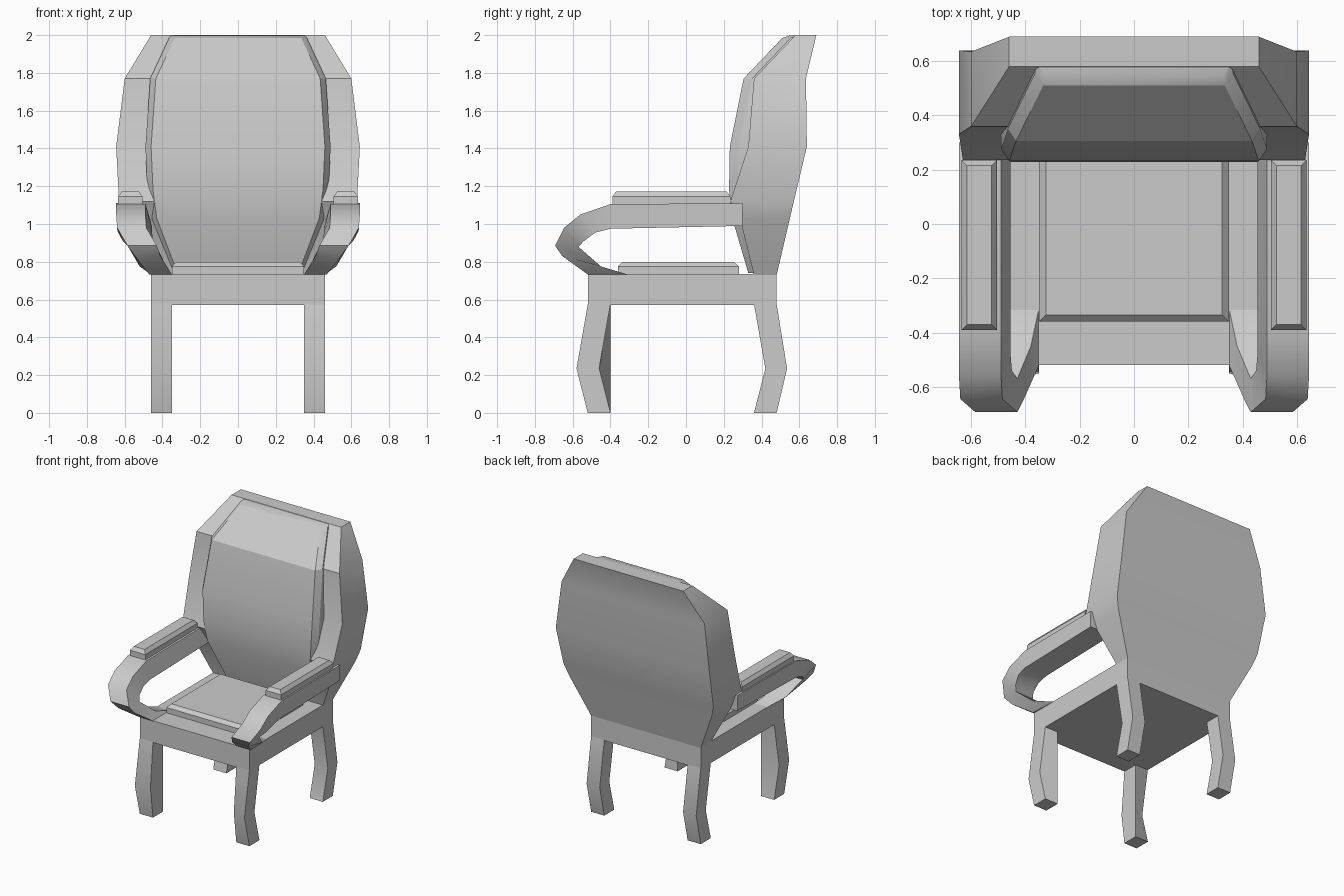
import bpy, bmesh, math

if "Cube" in bpy.data.objects:
    bpy.data.objects.remove(bpy.data.objects["Cube"])


def loft(name, sections, mirror=False):
    """Skin equal-length point rings, cap both ends, optionally mirror in x."""
    bm = bmesh.new()
    for s in ((1, -1) if mirror else (1,)):
        rings = [[bm.verts.new((s * x, y, z)) for x, y, z in ring] for ring in sections]
        n = len(rings[0])
        for a, b in zip(rings, rings[1:]):
            for i in range(n):
                j = (i + 1) % n
                bm.faces.new((a[i], a[j], b[j], b[i]))
        bm.faces.new(rings[0])
        bm.faces.new(rings[-1])
    bmesh.ops.recalc_face_normals(bm, faces=bm.faces)
    me = bpy.data.meshes.new(name)
    bm.to_mesh(me)
    bm.free()
    ob = bpy.data.objects.new(name, me)
    bpy.context.collection.objects.link(ob)
    bpy.ops.object.select_all(action='DESELECT')
    ob.select_set(True)
    bpy.context.view_layer.objects.active = ob
    bpy.ops.object.shade_smooth_by_angle(angle=math.radians(25))
    return ob


def rect(x0, x1, y0, y1, z):
    return [(x0, y0, z), (x1, y0, z), (x1, y1, z), (x0, y1, z)]


def pad(name, x0, x1, y0, y1, z0, z1, z2, inset, mirror=False):
    """Slab with a chamfered top."""
    i = inset
    return loft(name, [rect(x0, x1, y0, y1, z0), rect(x0, x1, y0, y1, z1),
                       rect(x0 + i, x1 - i, y0 + i, y1 - i, z2)], mirror)


# Seat frame and cushion
loft("seat_frame", [rect(-.46, .46, -.52, .48, .57), rect(-.46, .46, -.52, .48, .735)])
pad("seat_cushion", -.35, .35, -.36, .28, .73, .775, .80, .025)

# Legs bent at the knee; front knees are twisted on the inside
front_knee = [(.35, -.55, .235), (.46, -.58, .235), (.46, -.46, .235), (.35, -.40, .235)]
loft("front_legs", [rect(.35, .46, -.52, -.40, 0), front_knee,
                    rect(.35, .46, -.52, -.40, .575)], True)
loft("rear_legs", [rect(.35, .46, .36, .48, 0), rect(.35, .46, .42, .535, .235),
                   rect(.35, .46, .36, .48, .575)], True)

# Back shell: z, half width, front y, rear y
shell = [(.73, .46, .36, .48), (1.03, .60, .285, .55), (1.12, .63, .235, .571),
         (1.41, .645, .33, .64), (1.77, .60, .36, .635), (2.0, .46, .58, .69)]
loft("back_shell", [rect(-x, x, f, r, z) for z, x, f, r in shell])

# Back cushion: z, half width of front face, front y, rear y
puff = [(.74, .32, .33, .42), (1.03, .43, .245, .40), (1.18, .45, .228, .40),
        (1.41, .46, .232, .45), (1.77, .435, .305, .48), (1.985, .335, .51, .66),
        (1.998, .33, .55, .66)]
loft("back_cushion", [[(-x - .03, r, z), (-x - .03, f + .045, z), (-x, f, z),
                       (x, f, z), (x + .03, f + .045, z), (x + .03, r, z)]
                      for z, x, f, r in puff])

# Arms: outer (y, z), inner (y, z), x of outer pair, x of inner pair
arm = [((.30, 1.11), (.30, .99), (.49, .645), (.455, .64)),
       ((-.40, 1.105), (-.40, .975), (.49, .645), (.455, .64)),
       ((-.56, 1.05), (-.48, .955), (.49, .645), (.455, .635)),
       ((-.645, .98), (-.54, .91), (.485, .64), (.45, .61)),
       ((-.693, .885), (-.57, .88), (.43, .585), (.43, .58)),
       ((-.655, .83), (-.45, .775), (.41, .545), (.38, .52)),
       ((-.52, .733), (-.31, .733), (.35, .47), (.35, .46))]
loft("arms", [[(a[0], *o), (a[1], *o), (b[1], *i), (b[0], *i)] for o, i, a, b in arm], True)

# Arm pads
pad("arm_pads", .505, .635, -.39, .235, 1.095, 1.145, 1.172, .02, True)
